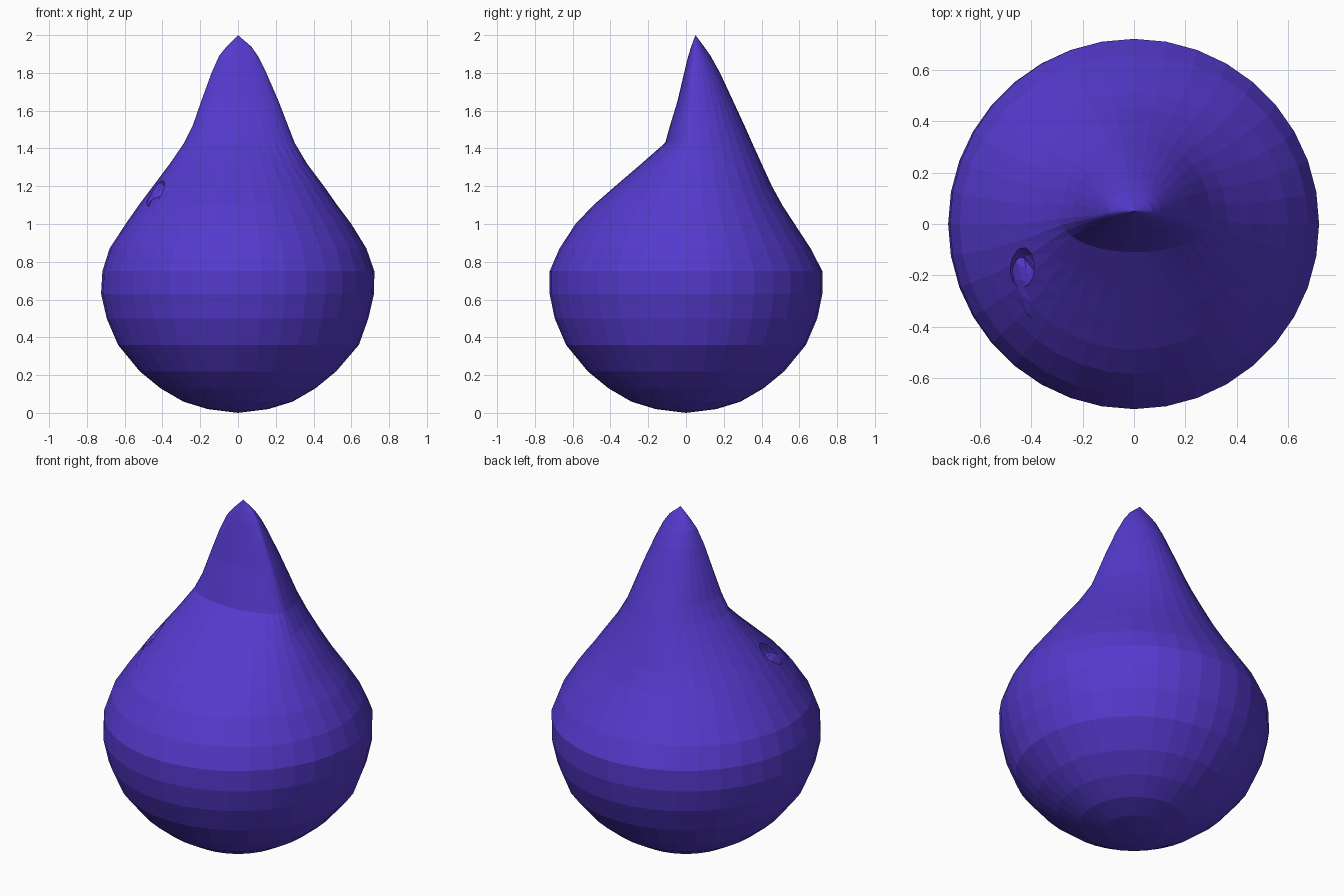
import bpy, bmesh
from math import cos, sin, tau
from mathutils import Vector, Matrix

if "Cube" in bpy.data.objects:
    bpy.data.objects.remove(bpy.data.objects["Cube"])

SIDES = 36

mat = bpy.data.materials.new("violet")
mat.diffuse_color = (0.09, 0.042, 0.61, 1)
mat.use_nodes = True
mat.node_tree.nodes["Principled BSDF"].inputs["Base Color"].default_value = mat.diffuse_color


def finish(name, bm):
    bmesh.ops.recalc_face_normals(bm, faces=bm.faces)
    mesh = bpy.data.meshes.new(name)
    bm.to_mesh(mesh)
    bm.free()
    mesh.materials.append(mat)
    obj = bpy.data.objects.new(name, mesh)
    bpy.context.collection.objects.link(obj)
    return obj


# Body rings: z, left x, right x, front y, back y, y of the widest line
RINGS = [
    (0.02, -.16, .16, -.16, .16, 0),
    (0.06, -.29, .29, -.29, .29, 0),
    (0.13, -.41, .41, -.41, .41, 0),
    (0.22, -.52, .52, -.52, .52, 0),
    (0.36, -.635, .64, -.635, .635, 0),
    (0.50, -.695, .69, -.695, .695, 0),
    (0.63, -.725, .72, -.722, .722, 0),
    (0.75, -.718, .722, -.722, .722, 0),
    (0.87, -.68, .68, -.67, .66, 0),
    (1.00, -.595, .60, -.585, .575, 0),
    (1.10, -.525, .525, -.49, .51, 0),
    (1.20, -.45, .455, -.375, .455, 0),
    (1.32, -.36, .365, -.235, .40, .01),
    (1.43, -.285, .30, -.11, .35, .02),
    (1.52, -.24, .265, -.085, .31, .025),
    (1.65, -.195, .215, -.045, .25, .03),
    (1.80, -.14, .15, -.01, .18, .035),
    (1.89, -.10, .105, .012, .13, .045),
    (1.94, -.06, .07, .028, .095, .05),
]

# Lofted drop body with a flattened front on the neck
bm = bmesh.new()
rows = []
for z, left, right, front, back, mid in RINGS:
    row = []
    for i in range(SIDES):
        c, s = cos(tau * i / SIDES), sin(tau * i / SIDES)
        x = c * (right if c > 0 else -left)
        y = mid + s * ((back - mid) if s > 0 else (mid - front))
        row.append(bm.verts.new((x, y, z)))
    rows.append(row)
bottom = bm.verts.new((0, 0, 0))
tip = bm.verts.new((0, .05, 2))
for i in range(SIDES):
    j = (i + 1) % SIDES
    bm.faces.new((bottom, rows[0][j], rows[0][i]))
    bm.faces.new((tip, rows[-1][i], rows[-1][j]))
    for a, b in zip(rows, rows[1:]):
        bm.faces.new((a[i], a[j], b[j], b[i]))
bmesh.ops.triangulate(bm, faces=[f for f in bm.faces if len(f.verts) > 3])
body = finish("drop_body", bm)


def pebble(name, centre, along, normal, size):
    """Low-poly ellipsoid lying on the body surface."""
    n = Vector(normal).normalized()
    x = Vector(along)
    x = (x - n * x.dot(n)).normalized()
    m = Matrix((x, n.cross(x), n)).transposed().to_4x4()
    bm = bmesh.new()
    bmesh.ops.create_icosphere(bm, subdivisions=2, radius=1)
    bmesh.ops.scale(bm, vec=size, verts=bm.verts)
    bmesh.ops.transform(bm, matrix=Matrix.Translation(centre) @ m, verts=bm.verts)
    return finish(name, bm)


# Small pit on the upper left front
pit = pebble("pit_cutter", (-.435, -.17, 1.16), (-.7, -.7, 0),
             (-.75, -.35, .6), (.10, .06, .06))
pit.hide_render = True
pit.hide_viewport = False
pit.display_type = 'WIRE'
cut = body.modifiers.new("pit", 'BOOLEAN')
cut.operation = 'DIFFERENCE'
cut.solver = 'EXACT'
cut.object = pit

# Half-sunken bump in front of the pit
pebble("pit_bump", (-.41, -.26, 1.07), (-.1, -1, 0),
       (-.65, -.42, .65), (.15, .07, .045))
